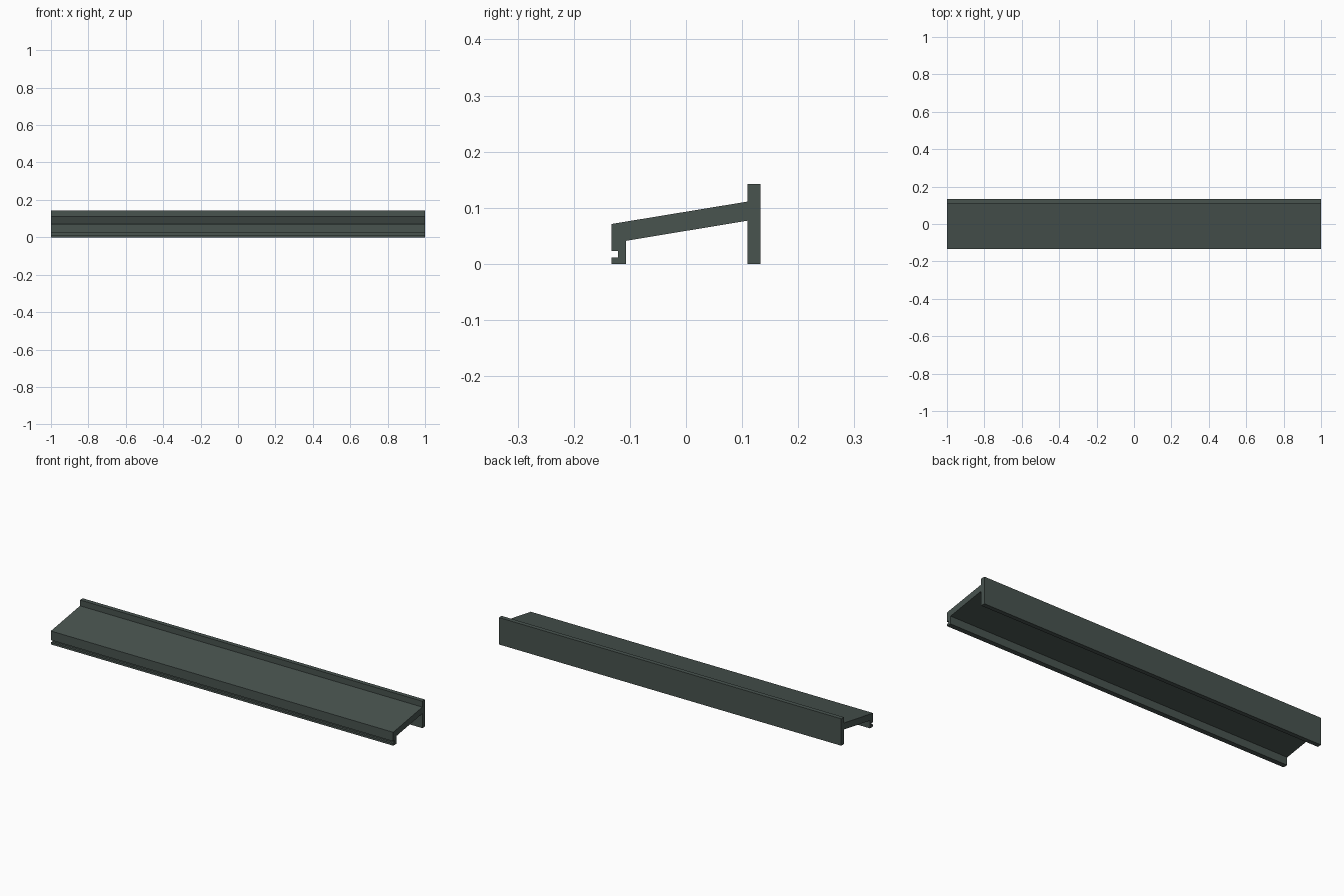
import bpy, bmesh

if "Cube" in bpy.data.objects:
    bpy.data.objects.remove(bpy.data.objects["Cube"])

# Single dark grey-green metal colour
metal = bpy.data.materials.new("dark_grey_green")
metal.diffuse_color = (0.065, 0.087, 0.078, 1)
metal.use_nodes = True
metal.node_tree.nodes["Principled BSDF"].inputs["Base Color"].default_value = metal.diffuse_color

# Cross-section (y, z): back flange, sloped web, grooved front lip
profile = [
    (0.133, 0.0), (0.133, 0.142), (0.110, 0.142),       # back flange
    (0.110, 0.111), (-0.133, 0.071),                    # sloped top
    (-0.133, 0.023), (-0.121, 0.023),                   # front groove
    (-0.121, 0.011), (-0.133, 0.011),
    (-0.133, 0.0), (-0.107, 0.0),                       # front foot
    (-0.107, 0.041), (0.110, 0.077), (0.110, 0.0),      # sloped underside
]

# Extrude the section along x
bm = bmesh.new()
face = bm.faces.new([bm.verts.new((-1, y, z)) for y, z in profile])
ext = bmesh.ops.extrude_face_region(bm, geom=[face], use_keep_orig=True)
moved = [g for g in ext["geom"] if isinstance(g, bmesh.types.BMVert)]
bmesh.ops.translate(bm, verts=moved, vec=(2, 0, 0))
bmesh.ops.recalc_face_normals(bm, faces=bm.faces)

mesh = bpy.data.meshes.new("sill_rail")
bm.to_mesh(mesh)
bm.free()
mesh.materials.append(metal)
rail = bpy.data.objects.new("sill_rail", mesh)
bpy.context.collection.objects.link(rail)
